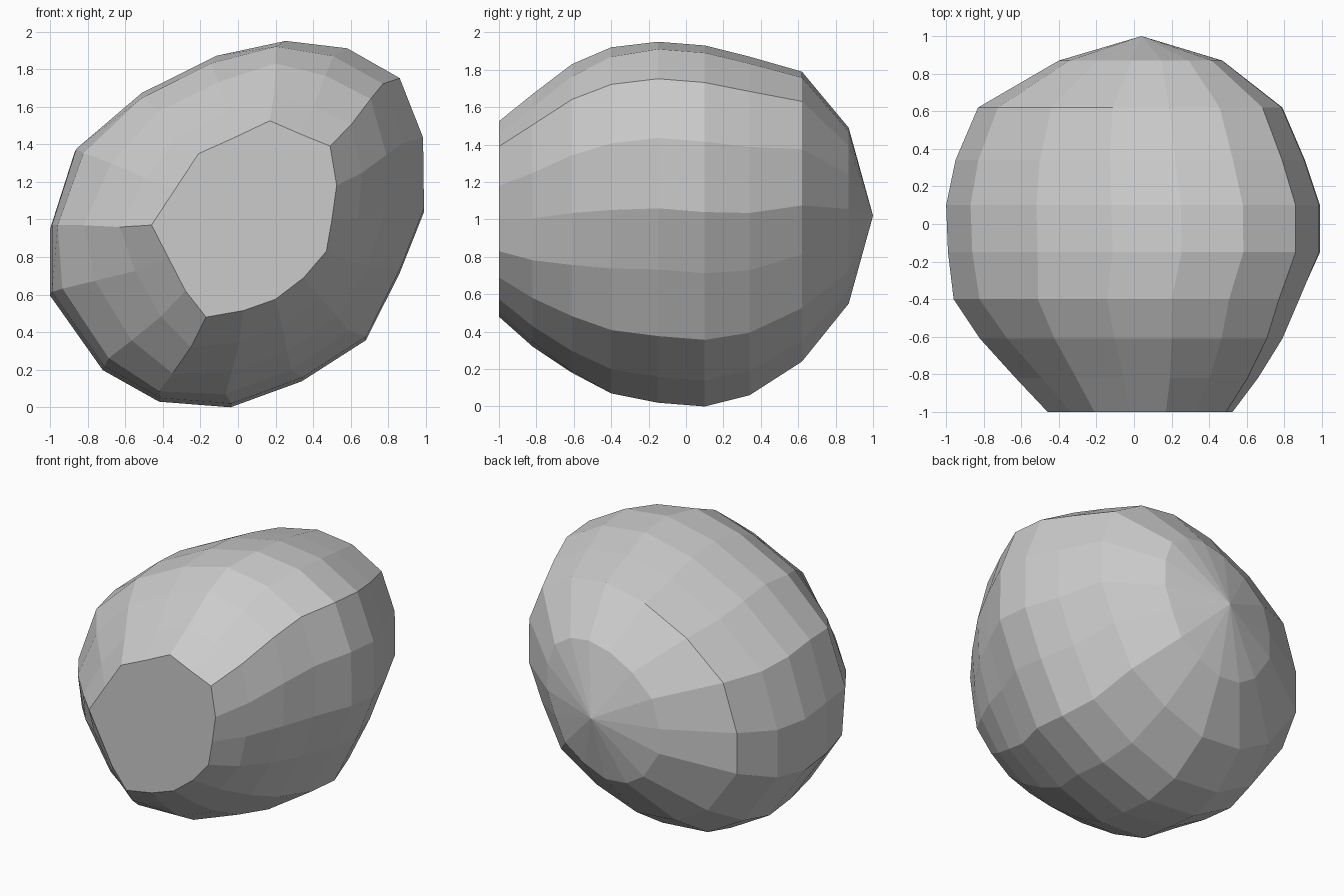
import bpy, bmesh

if "Cube" in bpy.data.objects:
    bpy.data.objects.remove(bpy.data.objects["Cube"])

# Tilted oval cross-section of the body (x, z), counter-clockwise from the bottom
BODY = [(-.04, 0), (.34, .14), (.68, .36), (.86, .72), (.99, 1.05), (.985, 1.43),
        (.86, 1.75), (.58, 1.91), (.25, 1.95), (-.12, 1.87), (-.52, 1.67),
        (-.87, 1.37), (-1, .96), (-1, .6), (-.72, .2), (-.42, .03)]
# Outline of the flat front face, matched point for point
FACE = [(.03, .515), (.20, .575), (.35, .69), (.47, .83), (.50, 1.0), (.525, 1.18),
        (.49, 1.39), (.33, 1.455), (.17, 1.525), (-.02, 1.435), (-.21, 1.35),
        (-.335, 1.16), (-.46, .97), (-.37, .795), (-.28, .62), (-.17, .48)]
# Rings along y: y, x range, z range, share of the face outline
RINGS = [(-1, -.46, .525, .48, 1.525, 1), (-.82, -.63, .66, .32, 1.67, .7),
         (-.61, -.82, .79, .18, 1.83, .4), (-.4, -.96, .88, .07, 1.92, .15),
         (-.15, -.99, .99, .02, 1.95, 0), (.1, -1, .99, 0, 1.93, 0),
         (.34, -.95, .91, .06, 1.87, 0), (.62, -.83, .79, .24, 1.79, 0),
         (.87, -.4, .47, .55, 1.49, 0)]


def unit(points):
    """Fit an outline to a unit square."""
    axes = []
    for vals in zip(*points):
        lo, hi = min(vals), max(vals)
        axes.append([(v - lo) / (hi - lo) for v in vals])
    return list(zip(*axes))


body, face = unit(BODY), unit(FACE)
bm = bmesh.new()

# Faceted shell
loops = []
for y, x0, x1, z0, z1, t in RINGS:
    mix = unit([(a[0] + (b[0] - a[0]) * t, a[1] + (b[1] - a[1]) * t)
                for a, b in zip(body, face)])
    loops.append([bm.verts.new((x0 + u * (x1 - x0), y, z0 + v * (z1 - z0)))
                  for u, v in mix])
n = len(BODY)
for a, b in zip(loops, loops[1:]):
    for i in range(n):
        j = (i + 1) % n
        bm.faces.new((a[i], a[j], b[j], b[i]))

# Flat front and pointed back
bm.faces.new(loops[0])
tip = bm.verts.new((.04, 1, 1.02))
for i in range(n):
    bm.faces.new((loops[-1][i], loops[-1][(i + 1) % n], tip))
bmesh.ops.recalc_face_normals(bm, faces=bm.faces)

mesh = bpy.data.meshes.new("rock")
bm.to_mesh(mesh)
bm.free()
bpy.context.collection.objects.link(bpy.data.objects.new("rock", mesh))
